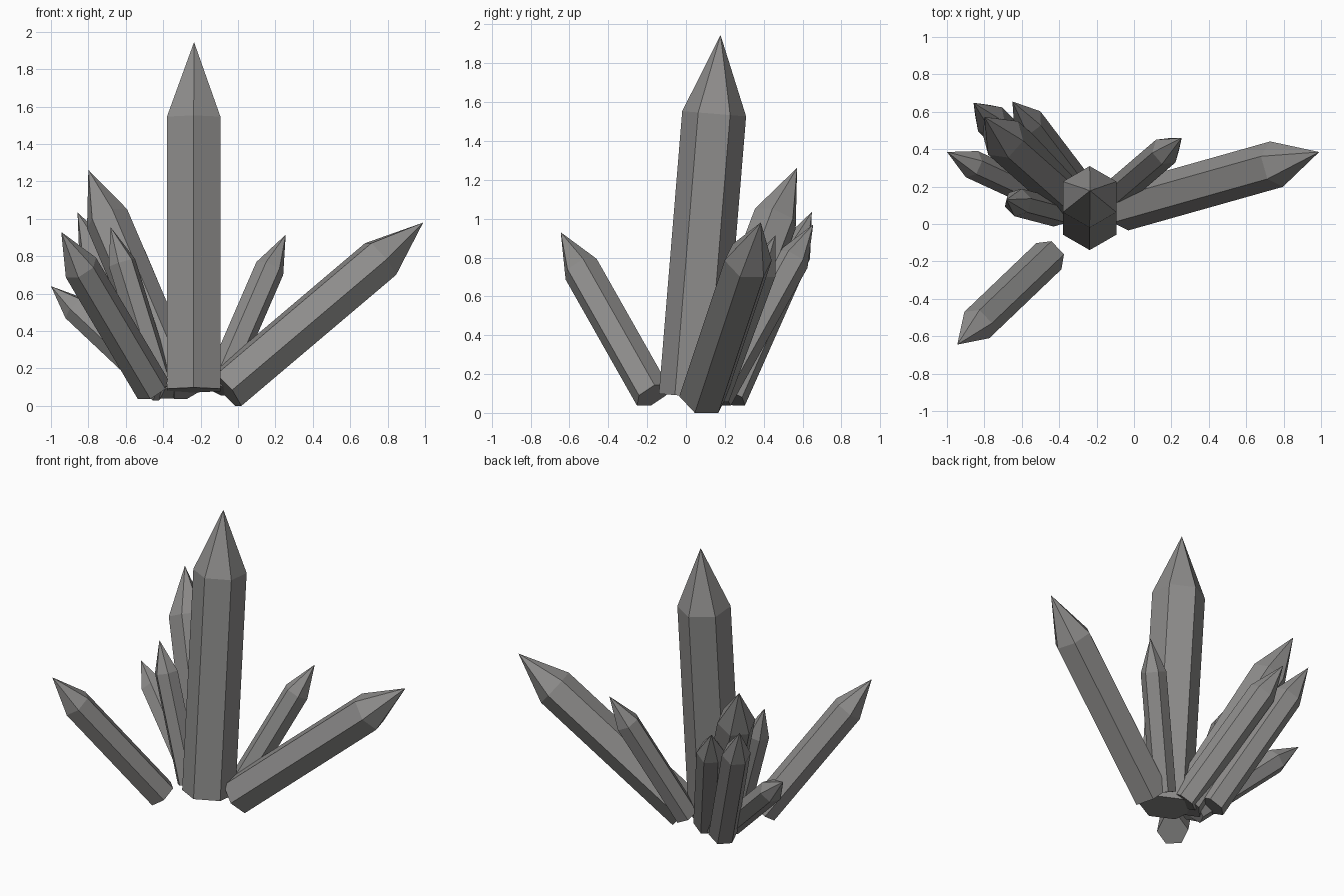
import bpy, bmesh, math
from mathutils import Vector

if "Cube" in bpy.data.objects:
    bpy.data.objects.remove(bpy.data.objects["Cube"])

# One flat grey stone colour
stone = bpy.data.materials.new("grey stone")
stone.diffuse_color = (0.27, 0.265, 0.26, 1)
stone.use_nodes = True
stone.node_tree.nodes["Principled BSDF"].inputs["Base Color"].default_value = stone.diffuse_color


def crystal(name, base, shoulder, tip, radius, roll=0):
    """Six-sided prism from base to shoulder, closed by a point at tip."""
    base, shoulder, tip = Vector(base), Vector(shoulder), Vector(tip)
    axis = (shoulder - base).normalized()
    side = Vector((0, 0, 1)).cross(axis).normalized()
    up = axis.cross(side)
    bm = bmesh.new()

    def ring(centre):
        angles = [math.radians(60 * k + roll) for k in range(6)]
        return [bm.verts.new(centre + radius * (math.cos(a) * side + math.sin(a) * up))
                for a in angles]

    low, high, point = ring(base), ring(shoulder), bm.verts.new(tip)
    bm.faces.new(low[::-1])
    for i in range(6):
        j = (i + 1) % 6
        bm.faces.new((low[i], low[j], high[j], high[i]))
        bm.faces.new((high[i], high[j], point))
    bmesh.ops.recalc_face_normals(bm, faces=bm.faces[:])
    mesh = bpy.data.meshes.new(name)
    bm.to_mesh(mesh)
    bm.free()
    mesh.materials.append(stone)
    bpy.context.collection.objects.link(bpy.data.objects.new(name, mesh))


# Tall central crystal
crystal("main_crystal", (-.237, .025, .085), (-.237, .145, 1.54), (-.235, .178, 1.945), .165, 30)

# Right-hand crystals
crystal("right_crystal", (-.065, .087, .085), (.762, .32, .785), (.99, .385, .98), .126)
crystal("back_right_crystal", (-.11, .15, .09), (.17, .39, .735), (.255, .46, .915), .08)

# Lone crystal at the front left
crystal("front_left_crystal", (-.455, -.172, .09), (-.84, -.54, .74), (-.945, -.645, .93), .097)

# Cluster at the back left
crystal("large_left_crystal", (-.31, .115, .09), (-.70, .46, 1.0), (-.80, .572, 1.262), .12)
crystal("outer_back_crystal", (-.435, .225, .08), (-.77, .56, .835), (-.858, .648, 1.035), .09)
crystal("inner_back_crystal", (-.27, .155, .08), (-.57, .55, .79), (-.65, .655, .97), .087)

# Short crystals on the left
crystal("low_left_crystal", (-.40, .105, .08), (-.867, .32, .52), (-1.0, .385, .64), .077)
crystal("steep_left_crystal", (-.41, .06, .09), (-.62, .115, .765), (-.682, .13, .957), .076)
